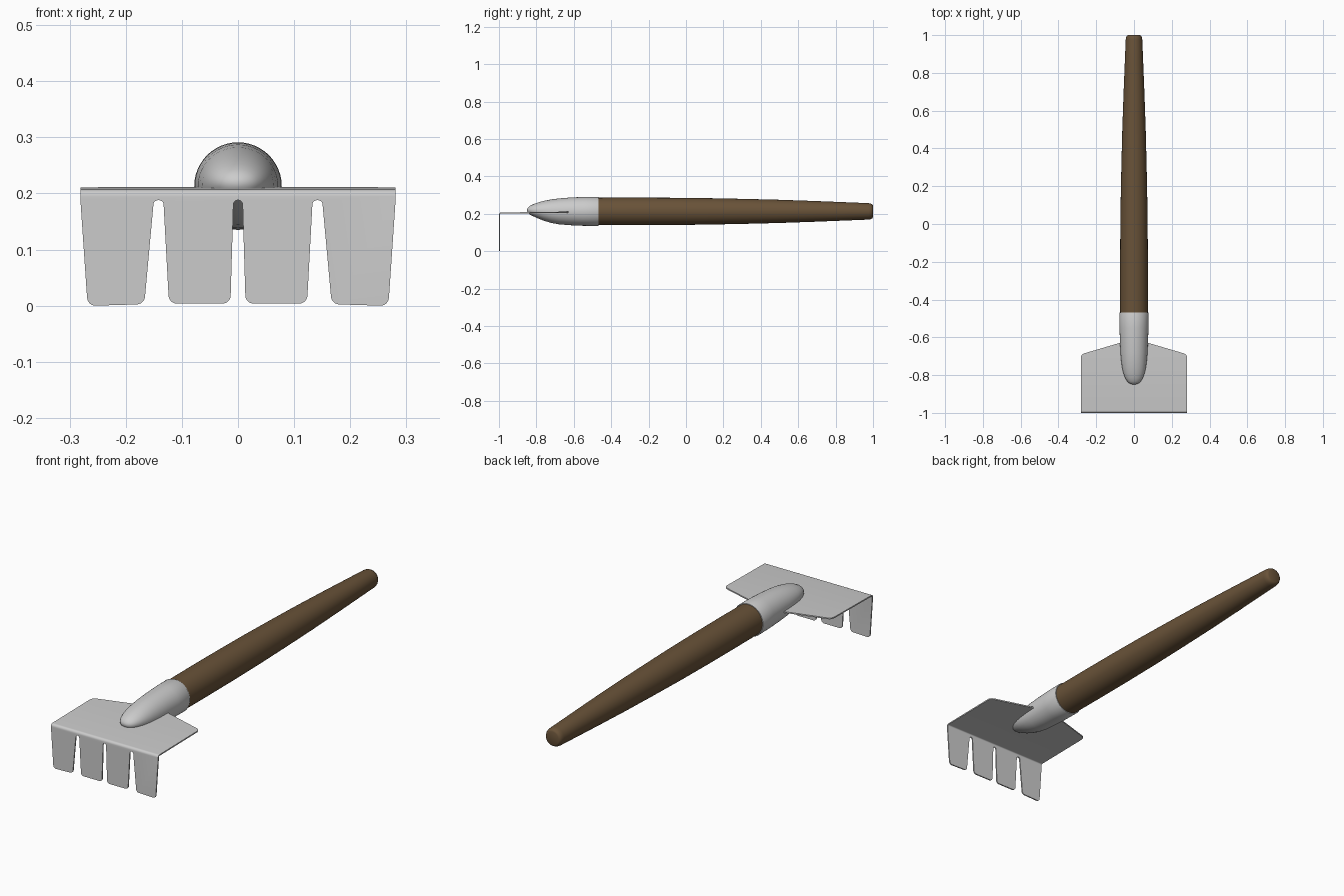
import bpy, bmesh, math
from mathutils import Vector

if "Cube" in bpy.data.objects:
    bpy.data.objects.remove(bpy.data.objects["Cube"])

AXIS_Z = 0.213


def finish(bm, name, color=None, angle=40):
    me = bpy.data.meshes.new(name)
    bm.to_mesh(me)
    bm.free()
    ob = bpy.data.objects.new(name, me)
    bpy.context.collection.objects.link(ob)
    if color:
        mat = bpy.data.materials.new(name + "_colour")
        mat.diffuse_color = color
        mat.use_nodes = True
        mat.node_tree.nodes["Principled BSDF"].inputs["Base Color"].default_value = mat.diffuse_color
        me.materials.append(mat)
    bpy.ops.object.select_all(action='DESELECT')
    ob.select_set(True)
    bpy.context.view_layer.objects.active = ob
    bpy.ops.object.shade_smooth_by_angle(angle=math.radians(angle))
    return ob


def loft(name, rings, color=None, n=48):
    """Skin elliptical rings (y, half width, half height, centre z) along y."""
    bm = bmesh.new()
    loops = []
    for y, rx, rz, zc in rings:
        loops.append([bm.verts.new((rx * math.cos(math.tau * i / n), y,
                                    zc + rz * math.sin(math.tau * i / n)))
                      for i in range(n)])
    for a, b in zip(loops, loops[1:]):
        for i in range(n):
            j = (i + 1) % n
            bm.faces.new((a[i], a[j], b[j], b[i]))
    bm.faces.new(loops[0])
    bm.faces.new(loops[-1])
    bmesh.ops.recalc_face_normals(bm, faces=bm.faces)
    return finish(bm, name, color)


def rounded(points, steps=6):
    """Round each corner (x, s, radius) of a closed outline."""
    out = []
    for i, (x, s, r) in enumerate(points):
        p = Vector((x, s))
        a = Vector(points[i - 1][:2]) - p
        b = Vector(points[(i + 1) % len(points)][:2]) - p
        half = a.angle(b) / 2
        d = min(r / math.tan(half), a.length * 0.49, b.length * 0.49)
        p0, p1 = p + a.normalized() * d, p + b.normalized() * d
        rad = d * math.tan(half)
        c = p + (a.normalized() + b.normalized()).normalized() * (rad / math.sin(half))
        for k in range(steps + 1):
            t = k / steps
            sweep = math.pi - 2 * half
            v = ((p0 - c) * math.sin((1 - t) * sweep) + (p1 - c) * math.sin(t * sweep)) / math.sin(sweep)
            out.append(c + v)
    return out


# Wooden handle
loft("handle", [(y, r, r, AXIS_Z) for y, r in (
    (-0.50, 0.073), (-0.3, 0.0735), (-0.1, 0.073), (0.1, 0.071), (0.3, 0.067),
    (0.5, 0.062), (0.7, 0.055), (0.85, 0.049), (0.975, 0.044), (0.988, 0.042),
    (0.997, 0.037), (1.0, 0.031))], (0.14, 0.085, 0.04, 1))

# Metal ferrule with a rounded nose
loft("ferrule", [
    (-0.468, 0.074, 0.074, AXIS_Z), (-0.468, 0.0765, 0.0765, AXIS_Z),
    (-0.472, 0.078, 0.078, AXIS_Z), (-0.55, 0.077, 0.077, AXIS_Z),
    (-0.62, 0.074, 0.074, AXIS_Z), (-0.68, 0.0715, 0.069, AXIS_Z),
    (-0.72, 0.068, 0.063, 0.214), (-0.76, 0.063, 0.053, 0.216),
    (-0.79, 0.056, 0.043, 0.218), (-0.815, 0.047, 0.033, 0.219),
    (-0.833, 0.036, 0.024, 0.219), (-0.843, 0.025, 0.016, 0.219),
    (-0.848, 0.013, 0.008, 0.219), (-0.8495, 0.004, 0.003, 0.219)])

# Rake head: flat pattern folded over a rounded bend
BEND, TOP = 0.012, 0.207
ARC = BEND * math.pi / 2


def fz(z):
    return z - TOP + BEND - ARC


def fy(y):
    return y + 1 - BEND


right = [  # right half, from the centre slot round to the back edge
    (0.008, fz(0.188), 0.0078), (0.0135, fz(0.006), 0.015),
    (0.123, fz(0.006), 0.015), (0.133, fz(0.188), 0.0085),
    (0.150, fz(0.188), 0.0085), (0.167, fz(0.005), 0.015),
    (0.268, fz(0.002), 0.015), (0.281, fz(0.19), 0.01),
    (0.281, fy(-0.69), 0.025), (0.07, fy(-0.628), 0.005)]
outline = rounded(right + [(-x, s, r) for x, s, r in reversed(right)])

bm = bmesh.new()
bm.faces.new([bm.verts.new((p.x, p.y, 0)) for p in outline])
for k in range(7):
    bmesh.ops.bisect_plane(bm, geom=bm.verts[:] + bm.edges[:] + bm.faces[:],
                           plane_co=(0, -ARC * k / 6, 0), plane_no=(0, 1, 0))
for v in bm.verts:
    s = v.co.y
    if s >= 0:
        v.co.y, v.co.z = s - 1 + BEND, TOP + 0.013 * s
    elif s <= -ARC:
        v.co.y, v.co.z = -1, TOP - BEND + s + ARC
    else:
        a = -s / BEND
        v.co.y = -1 + BEND - BEND * math.sin(a)
        v.co.z = TOP - BEND * (1 - math.cos(a))
bm.normal_update()
if max(bm.faces, key=lambda f: f.calc_center_median().y).normal.z < 0:
    bmesh.ops.reverse_faces(bm, faces=bm.faces[:])
head = finish(bm, "rake_head")
mod = head.modifiers.new("sheet_thickness", 'SOLIDIFY')
mod.thickness = 0.006
mod.offset = -1
bpy.ops.object.modifier_apply(modifier=mod.name)
bpy.ops.object.shade_smooth_by_angle(angle=math.radians(40))
# Stand the teeth on the ground
low = min(v.co.z for v in head.data.vertices)
for v in head.data.vertices:
    if v.co.z < 0.1:
        v.co.z -= low
